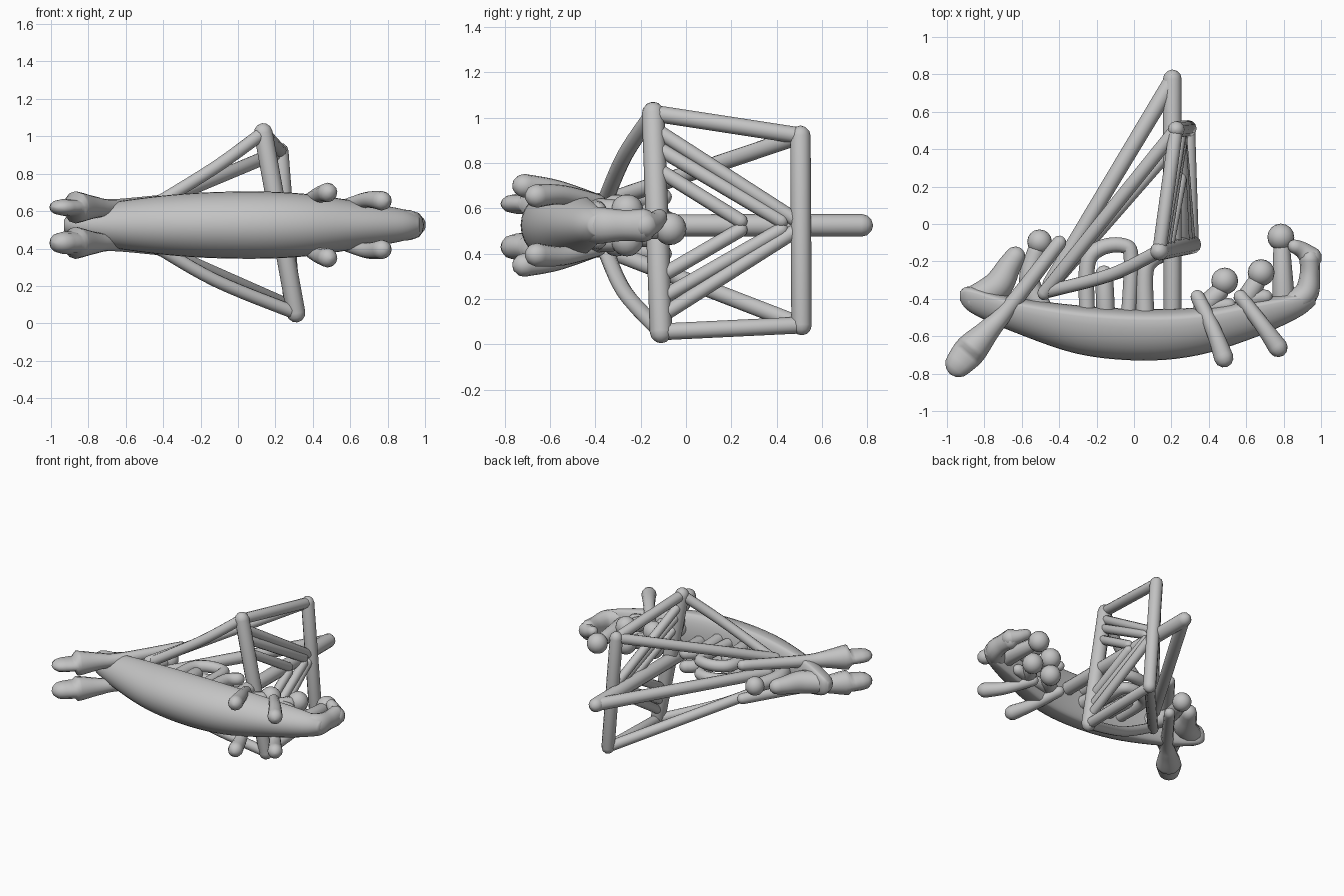
import bpy, bmesh, math
from mathutils import Vector

if "Cube" in bpy.data.objects:
    bpy.data.objects.remove(bpy.data.objects["Cube"])

grey = bpy.data.materials.new("plain_grey")
grey.use_nodes = True
grey.diffuse_color = (0.55, 0.55, 0.55, 1)
grey.node_tree.nodes["Principled BSDF"].inputs["Base Color"].default_value = (0.55, 0.55, 0.55, 1)
MID = 0.525  # the ship lies on its side: its centre plane is z = MID


def add_object(name, bm):
    mesh = bpy.data.meshes.new(name)
    bm.to_mesh(mesh)
    bm.free()
    mesh.materials.append(grey)
    for poly in mesh.polygons:
        poly.use_smooth = True
    obj = bpy.data.objects.new(name, mesh)
    bpy.context.collection.objects.link(obj)
    return obj


def loft(name, rings):
    """Skin a list of closed rings and cap both ends."""
    bm = bmesh.new()
    rows = [[bm.verts.new(p) for p in ring] for ring in rings]
    n = len(rows[0])
    for a, b in zip(rows, rows[1:]):
        for i in range(n):
            j = (i + 1) % n
            bm.faces.new((a[i], a[j], b[j], b[i]))
    bm.faces.new(rows[0])
    bm.faces.new(rows[-1])
    bmesh.ops.recalc_face_normals(bm, faces=bm.faces)
    add_object(name, bm)


def spline(points, steps=6):
    """Smooth curve through tuples of any length."""
    pts = [points[0], *points, points[-1]]
    out = []
    for k in range(len(points) - 1):
        a, b, c, d = pts[k:k + 4]
        for s in range(steps):
            t = s / steps
            out.append([0.5 * (2 * q + (r - p) * t + (2 * p - 5 * q + 4 * r - u) * t * t
                               + (3 * q - p - 3 * r + u) * t ** 3)
                        for p, q, r, u in zip(a, b, c, d)])
    out.append(list(points[-1]))
    return out


def tube(name, points, sides=12):
    """Round-ended rod through (x, y, z, radius) or (x, y, z, radius, radius along z)."""
    path = [(Vector(p[:3]), p[3], p[-1]) for p in (spline(points) if len(points) > 2 else points)]

    def cap(tip, before):
        p, r, rz = tip
        d = (p - before[0]).normalized()
        return [(p + d * r * math.sin(a), r * math.cos(a), rz * math.cos(a))
                for a in [math.radians(g) for g in (30, 60, 85)]]

    path = cap(path[0], path[1])[::-1] + path + cap(path[-1], path[-2])
    rings = []
    side = None
    for i, (p, r, rz) in enumerate(path):
        d = (path[min(i + 1, len(path) - 1)][0] - path[max(i - 1, 0)][0]).normalized()
        ref = side or (Vector((0, 0, 1)) if abs(d.z) < 0.9 else Vector((1, 0, 0)))
        side = (ref - d * ref.dot(d)).normalized()
        other = d.cross(side)
        rings.append([p + side * math.cos(a) * rz + other * math.sin(a) * r
                      for a in [2 * math.pi * k / sides for k in range(sides)]])
    loft(name, rings)


def ball(name, centre, r):
    bm = bmesh.new()
    bmesh.ops.create_uvsphere(bm, u_segments=16, v_segments=10, radius=r)
    add_object(name, bm).location = centre


# Hull: stations of x, keel y, deck y, half width; rounded sides and a gently domed deck
stations = [(-0.93, -0.41, -0.36, 0.03), (-0.87, -0.475, -0.335, 0.075), (-0.65, -0.575, -0.39, 0.125),
            (-0.3, -0.695, -0.435, 0.167), (0.05, -0.73, -0.455, 0.18), (0.35, -0.7, -0.445, 0.168),
            (0.65, -0.605, -0.4, 0.125), (0.88, -0.5, -0.37, 0.085), (0.97, -0.43, -0.36, 0.045)]
rings = []
for x, keel, top, w in spline(stations, 5):
    depth = top - keel
    ring = []
    for a in [2 * math.pi * k / 32 for k in range(32)]:
        s = math.sin(a)
        ring.append((x, top - depth * (0.22 + (0.78 if s > 0 else 0.22) * s), MID + w * math.cos(a)))
    rings.append(ring)
loft("hull", rings)

# Raised ends of the hull
tube("prow_post", [(0.84, -0.43, MID, 0.065, 0.085), (0.92, -0.37, MID, 0.066, 0.08),
                   (0.94, -0.27, MID, 0.054, 0.068), (0.94, -0.185, MID, 0.056, 0.074)])
tube("prow_head", [(0.945, -0.18, MID, 0.06), (0.9, -0.14, 0.54, 0.045), (0.86, -0.12, 0.56, 0.038)])
tube("stern_post", [(-0.85, -0.4, MID, 0.072), (-0.735, -0.335, MID, 0.08), (-0.67, -0.23, MID, 0.064),
                    (-0.635, -0.175, MID, 0.055)])

# Mast, yards and stays
upper = [(0.29, 0.51, 0.085), (0.225, 0.505, 0.92)]
lower = [(0.31, -0.11, 0.055), (0.135, -0.145, 1.02)]
tube("mast", [(0.205, -0.6, MID, 0.048), (0.205, 0.775, MID, 0.05)])
tube("upper_yard", [(*p, 0.045) for p in upper])
tube("lower_yard", [(*p, 0.05) for p in lower])
tube("back_stay", [(0.2, 0.76, MID, 0.045), (-0.45, -0.32, MID, 0.04)])
for s, top, low in zip((-1, 1), upper, lower):
    tag = "left" if s > 0 else "right"
    z = MID + s * 0.1
    tube("sail_edge_" + tag, [(*low, 0.037), (*top, 0.037)])
    tube("yard_brace_" + tag, [(*top, 0.037), (-0.48, -0.37, z, 0.037)])
    tube("sheet_" + tag, [(*low, 0.036), (-0.12, -0.27, low[2] * 0.53 + z * 0.47, 0.035), (-0.46, -0.36, z, 0.035)])
    # Slanting ropes of the sail
    for k, (apex, reach) in enumerate([(0.49, 0.86), (0.42, 0.7), (0.24, 0.5)]):
        foot = Vector((0.2225, -0.1275, 0.5375)).lerp(Vector(low), reach)
        tube(f"sail_rope_{tag}_{k}", [(0.25, apex, MID + s * 0.02, 0.032), (*foot, 0.032)])
    # Long steering oar with a broad blade, flatter on the left one
    oz = MID + s * 0.095
    blade = 0.045 if s > 0 else 0.06
    tube("steering_oar_" + tag, [(-0.935, -0.745, oz, 0.075, blade), (-0.87, -0.67, oz, 0.086, blade),
                                 (-0.77, -0.56, oz, 0.06, 0.045), (-0.67, -0.45, oz, 0.044),
                                 (-0.4, -0.1, oz + s * 0.03, 0.038)])
    # Rowers and their oars
    for k, (hx, hy, bx, ox, oy, spread) in enumerate([(0.485, -0.305, 0.37, 0.48, -0.715, 0.175),
                                                      (0.68, -0.26, 0.6, 0.77, -0.66, 0.13)]):
        bz = MID + s * 0.065
        ball(f"rower_head_{tag}_{k}", (hx, hy, bz), 0.072)
        tube(f"rower_body_{tag}_{k}", [(bx, hy - 0.14, bz, 0.055), (hx - 0.03, hy - 0.06, bz, 0.05)])
        tube(f"rower_legs_{tag}_{k}", [(bx, hy - 0.14, bz, 0.05), (hx + 0.02, hy - 0.13, bz, 0.04)])
        tube(f"rower_oar_{tag}_{k}", [(bx - 0.03, -0.39, MID + s * 0.1, 0.038),
                                      ((bx + ox) / 2, (oy - 0.42) / 2, MID + s * (spread * 0.5 + 0.07), 0.042),
                                      (ox, oy, MID + s * spread, 0.052)])
    # Hoops over the hold
    hz = MID + s * 0.05
    tube("hoop_" + tag, [(-0.25, -0.5, hz, 0.042), (-0.25, -0.22, hz, 0.042), (-0.18, -0.13, hz, 0.042),
                         (-0.06, -0.115, hz, 0.04), (-0.015, -0.18, hz, 0.04), (-0.03, -0.5, hz, 0.04)])
    tube("seated_figure_" + tag, [(0.06, -0.5, hz, 0.05), (0.06, -0.25, hz, 0.045), (0.12, -0.17, hz, 0.045)])
    tube("bench_figure_" + tag, [(-0.15, -0.5, hz, 0.05), (-0.16, -0.27, hz, 0.048)])

# Lookout at the prow and helmsman at the stern
ball("lookout_head", (0.785, -0.07, 0.51), 0.072)
tube("lookout_body", [(0.8, -0.42, 0.52, 0.062), (0.79, -0.13, 0.51, 0.045)])
ball("helmsman_head", (-0.505, -0.095, MID), 0.066)
tube("helmsman_body", [(-0.5, -0.45, MID, 0.062), (-0.56, -0.3, MID, 0.055), (-0.52, -0.14, MID, 0.048)])
